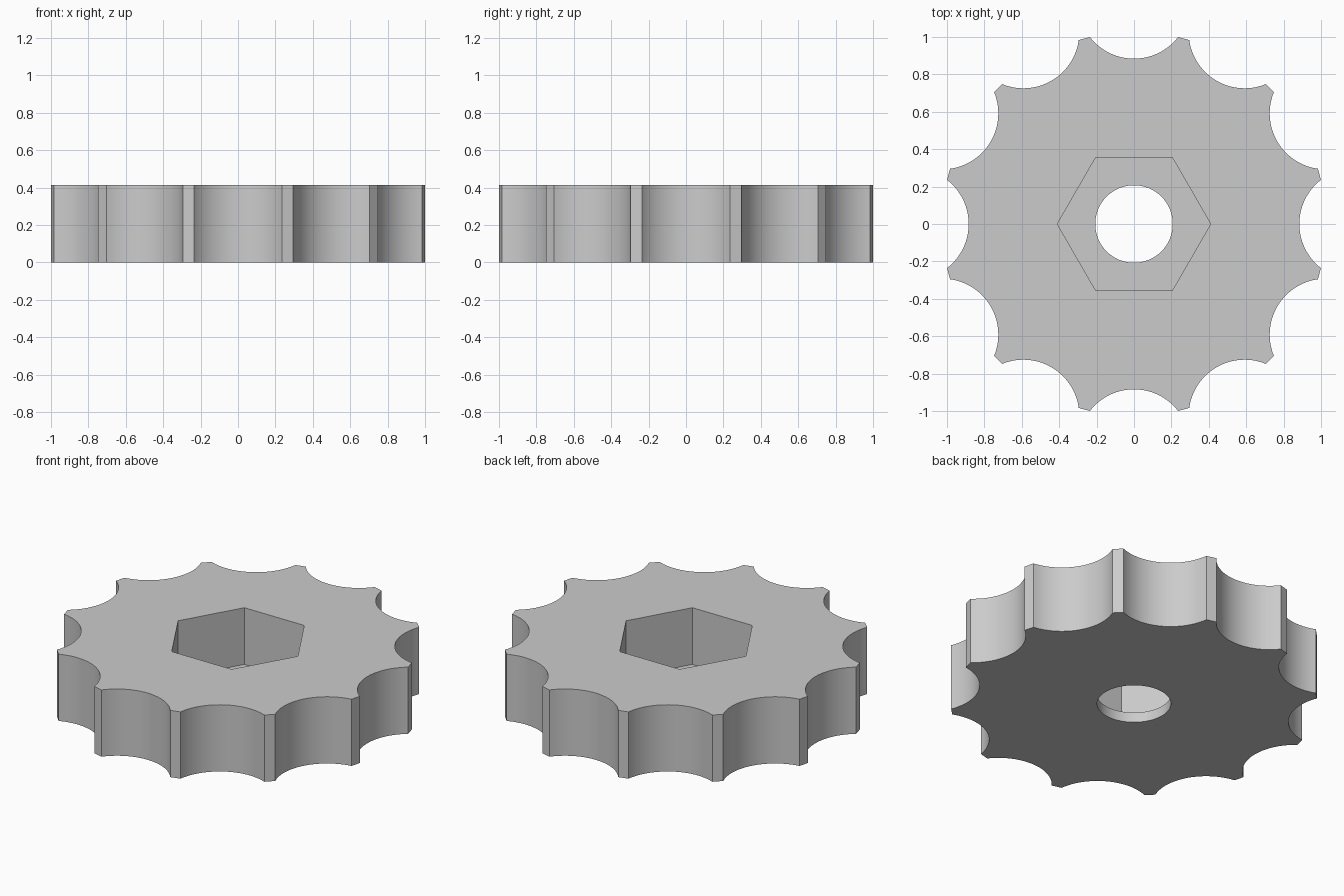
import bpy, bmesh, math

HEIGHT, FLOOR = 0.413, 0.062
OUTER = 1.027                  # radius at the tips
LOBES, ARC_STEPS = 12, 28
SCALLOP_R, SCALLOP_D = 0.299, 1.183   # finger scallop radius and its centre distance
HEX_R, BORE_R, BORE_STEPS = 0.41, 0.207, 72

cube = bpy.data.objects.get("Cube")
if cube:
    bpy.data.objects.remove(cube, do_unlink=True)

# Material
grey = bpy.data.materials.new("light_grey")
grey.use_nodes = True
grey.diffuse_color = (0.6, 0.6, 0.6, 1)
grey.node_tree.nodes["Principled BSDF"].inputs["Base Color"].default_value = grey.diffuse_color


def polygon(radius, sides):
    return [(radius * math.cos(math.tau * i / sides),
             radius * math.sin(math.tau * i / sides)) for i in range(sides)]


def scalloped_outline():
    """Twelve concave arcs joined by short flat tips."""
    tip = math.acos((OUTER**2 + SCALLOP_D**2 - SCALLOP_R**2) / (2 * OUTER * SCALLOP_D))
    sweep = math.atan2(OUTER * math.sin(tip), SCALLOP_D - OUTER * math.cos(tip))
    points = []
    for lobe in range(LOBES):
        turn = math.tau * lobe / LOBES
        for i in range(ARC_STEPS + 1):
            a = sweep * (2 * i / ARC_STEPS - 1)
            x, y = SCALLOP_D - SCALLOP_R * math.cos(a), SCALLOP_R * math.sin(a)
            points.append((x * math.cos(turn) - y * math.sin(turn),
                           x * math.sin(turn) + y * math.cos(turn)))
    return points


bm = bmesh.new()


def wall(points, low, high):
    """Vertical wall along a closed outline; returns its lower and upper edges."""
    rings = []
    for z in (low, high):
        verts = [bm.verts.new((x, y, z)) for x, y in points]
        rings.append([bm.edges.new((verts[i - 1], verts[i])) for i in range(len(verts))])
    bmesh.ops.bridge_loops(bm, edges=rings[0] + rings[1])
    return rings


def cap(*rings):
    """Flat face between an outline and the opening inside it."""
    bmesh.ops.triangle_fill(bm, use_beauty=True, edges=[e for ring in rings for e in ring])


# Outer grip, hexagonal nut pocket and through bore
rim_low, rim_high = wall(scalloped_outline(), 0, HEIGHT)
hex_low, hex_high = wall(polygon(HEX_R, 6), FLOOR, HEIGHT)
bore_low, bore_high = wall(polygon(BORE_R, BORE_STEPS), 0, FLOOR)
cap(rim_high, hex_high)
cap(hex_low, bore_high)
cap(rim_low, bore_low)
bmesh.ops.recalc_face_normals(bm, faces=bm.faces)

mesh = bpy.data.meshes.new("knob_body")
bm.to_mesh(mesh)
bm.free()
mesh.materials.append(grey)
knob = bpy.data.objects.new("knob_body", mesh)
bpy.context.collection.objects.link(knob)

# Smooth scallops and bore, crisp tips and rims
bpy.ops.object.select_all(action='DESELECT')
knob.select_set(True)
bpy.context.view_layer.objects.active = knob
bpy.ops.object.shade_smooth_by_angle(angle=math.radians(25))
